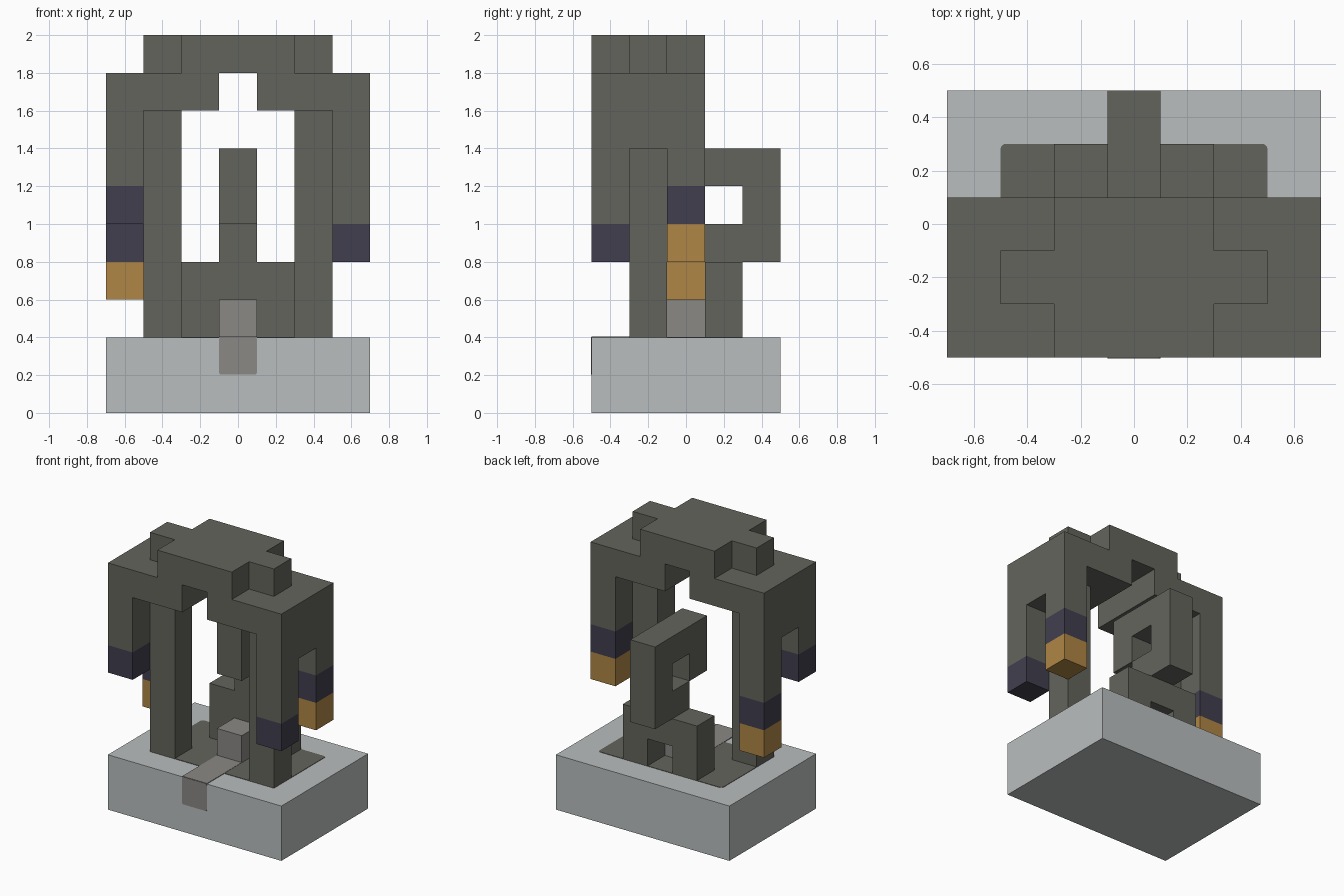
import bpy, bmesh
from mathutils import Vector

old = bpy.data.objects.get("Cube")
if old:
    bpy.data.objects.remove(old, do_unlink=True)

UNIT = 0.2


def material(name, hex_code):
    rgb = [int(hex_code[i:i + 2], 16) / 255 for i in (0, 2, 4)]
    lin = [c / 12.92 if c < 0.04045 else ((c + 0.055) / 1.055) ** 2.4 for c in rgb]
    m = bpy.data.materials.new(name)
    m.use_nodes = True
    m.diffuse_color = (*lin, 1)
    m.node_tree.nodes["Principled BSDF"].inputs["Base Color"].default_value = (*lin, 1)
    return m


stone = material("dark_stone", "64645D")
pale = material("pale_grey", "BABEBE")
ash = material("mid_grey", "8A8884")
navy = material("dark_navy", "413F4E")
gold = material("ochre", "AF8645")

parts = {}   # name -> (material, set of cells)
filled = set()


def block(name, mat, xs, ys, zs):
    """Add a box of cells, given inclusive index ranges, to a part."""
    cells = {(x, y, z) for x in range(xs[0], xs[1] + 1)
             for y in range(ys[0], ys[1] + 1)
             for z in range(zs[0], zs[1] + 1)}
    parts.setdefault(name, (mat, set()))[1].update(cells)
    filled.update(cells)


def finish(name, bm, mat):
    mesh = bpy.data.meshes.new(name)
    bm.to_mesh(mesh)
    bm.free()
    mesh.materials.append(mat)
    ob = bpy.data.objects.new(name, mesh)
    bpy.context.collection.objects.link(ob)
    return ob


def build(name, mat, cells):
    """Skin the outer faces of a part and merge the flat regions."""
    bm = bmesh.new()
    for c in sorted(cells):
        for axis in range(3):
            for sign in (-1, 1):
                n = Vector((0, 0, 0))
                n[axis] = sign
                if tuple(int(a + b) for a, b in zip(c, n)) in filled:
                    continue
                u, v = Vector((0, 0, 0)), Vector((0, 0, 0))
                u[(axis + 1) % 3] = 1
                v[(axis + 2) % 3] = sign
                mid = Vector(c) + Vector((0, 0, 0.5)) + n / 2
                corners = (-u - v, u - v, u + v, v - u)
                bm.faces.new([bm.verts.new((mid + k / 2) * UNIT) for k in corners])
    bmesh.ops.remove_doubles(bm, verts=bm.verts, dist=0.001)
    bmesh.ops.dissolve_limit(bm, angle_limit=0.02, verts=bm.verts, edges=bm.edges)
    finish(name, bm, mat)


def plate(name, mat, centre, size, axis, radius):
    """Thin painted patch with softened corners."""
    bm = bmesh.new()
    bmesh.ops.create_cube(bm, size=1)
    bmesh.ops.scale(bm, vec=size, verts=bm.verts)
    bmesh.ops.translate(bm, vec=centre, verts=bm.verts)
    if radius:
        edges = [e for e in bm.edges
                 if abs((e.verts[0].co - e.verts[1].co).normalized()[axis]) > 0.9]
        bmesh.ops.bevel(bm, geom=edges, offset=radius, segments=3,
                        profile=0.5, affect='EDGES')
    finish(name, bm, mat)


# Base and small pedestal
block("base", pale, (-3, 3), (-2, 2), (0, 1))
block("pedestal", ash, (0, 0), (0, 0), (2, 2))

# Top slab with side stubs
block("top_slab", stone, (-1, 1), (-2, 0), (9, 9))
block("top_slab", stone, (-2, 2), (-1, -1), (9, 9))

# Shoulders, pillars and rear feet on both sides
for side, s in (("left", 1), ("right", -1)):
    lo, hi = sorted((s, 3 * s))
    block(side + "_shoulder", stone, (lo, hi), (-2, 0), (8, 8))
    block(side + "_shoulder", stone, (3 * s, 3 * s), (-2, 0), (7, 7))
    block(side + "_pillar", stone, (2 * s, 2 * s), (-1, -1), (2, 7))
    block("rear_body", stone, (s, s), (1, 1), (2, 2))

    # Hanging arms, with the lengths swapped between the sides
    front_tip = 4 if s > 0 else 5
    back_tip = 4 if s > 0 else 3
    x = (3 * s, 3 * s)
    block(side + "_front_arm", stone, x, (-2, -2), (front_tip + 1, 6))
    block(side + "_front_cuff", navy, x, (-2, -2), (front_tip, front_tip))
    block(side + "_back_arm", stone, x, (0, 0), (back_tip + 2, 6))
    block(side + "_back_cuff", navy, x, (0, 0), (back_tip + 1, back_tip + 1))
    block(side + "_back_hand", gold, x, (0, 0), (back_tip, back_tip))

# Rear body and looped tail
block("rear_body", stone, (-1, 1), (1, 1), (3, 3))
block("tail", stone, (0, 0), (1, 2), (4, 4))
block("tail", stone, (0, 0), (2, 2), (5, 5))
block("tail", stone, (0, 0), (0, 0), (5, 5))
block("tail", stone, (0, 0), (0, 2), (6, 6))

for part, (mat, cells) in parts.items():
    build(part, mat, cells)

# Painted ground patch and path
plate("ground_patch", stone, (0, 0, 0.4), (1, 0.6, 0.006), 2, 0.02)
plate("path_top", ash, (0, -0.3, 0.4), (0.2, 0.4, 0.009), 2, 0)
plate("path_front", ash, (0, -0.5, 0.302), (0.2, 0.006, 0.2), 1, 0.012)
